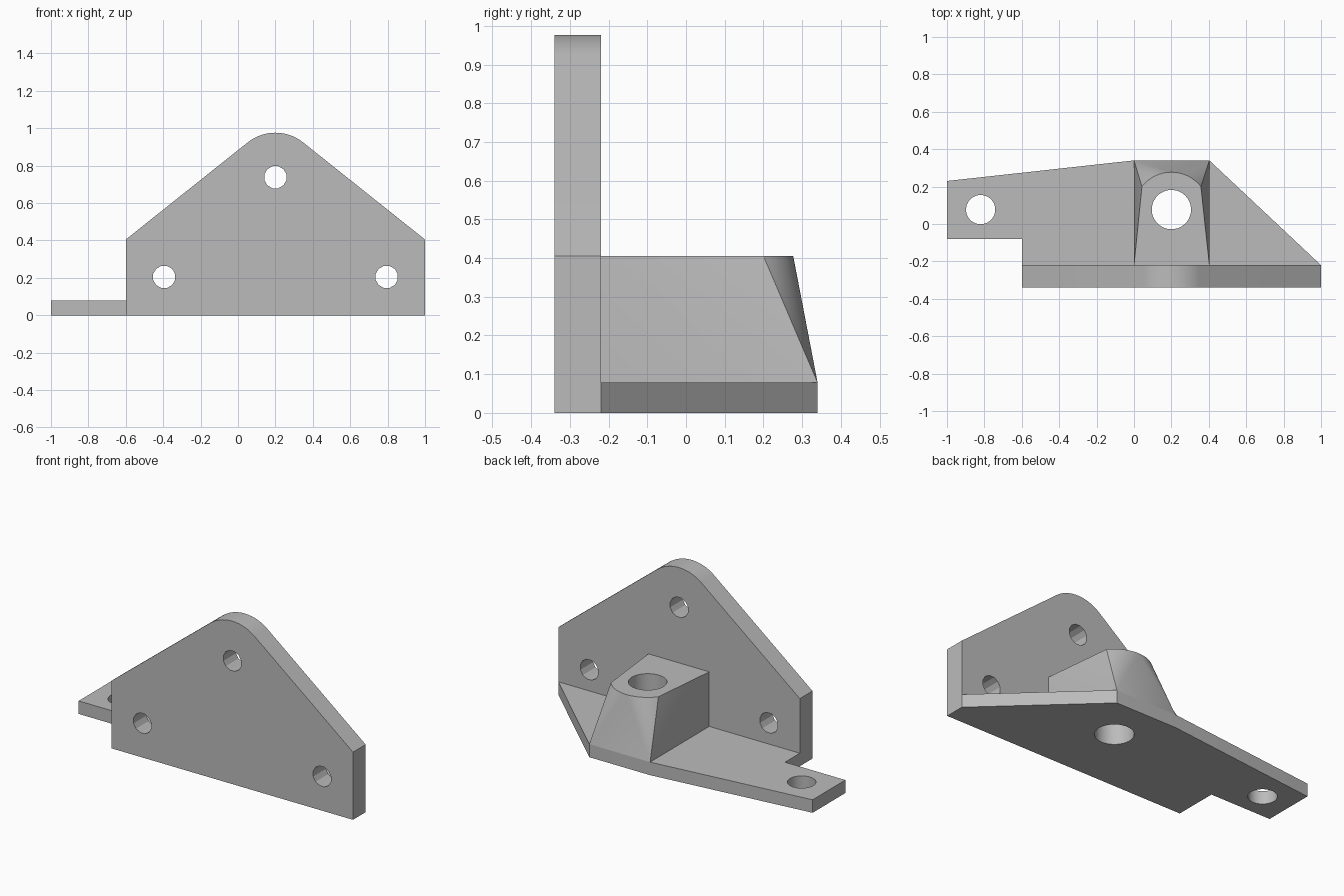
import bpy, bmesh
from math import sin, cos, radians, pi
from mathutils import Matrix

cube = bpy.data.objects.get("Cube")
if cube:
    bpy.data.objects.remove(cube, do_unlink=True)

grey = bpy.data.materials.new("plain grey")
grey.use_nodes = True
colour = (0.5, 0.5, 0.5, 1)
grey.diffuse_color = colour
grey.node_tree.nodes["Principled BSDF"].inputs["Base Color"].default_value = colour


def make_object(name, bm):
    bmesh.ops.recalc_face_normals(bm, faces=bm.faces)
    mesh = bpy.data.meshes.new(name)
    bm.to_mesh(mesh)
    bm.free()
    mesh.materials.append(grey)
    obj = bpy.data.objects.new(name, mesh)
    bpy.context.collection.objects.link(obj)
    return obj


def extrude(name, points, offset):
    """Solid prism from an outline of 3D points."""
    bm = bmesh.new()
    face = bm.faces.new([bm.verts.new(p) for p in points])
    grown = bmesh.ops.extrude_face_region(bm, geom=[face], use_keep_orig=True)
    verts = [v for v in grown["geom"] if isinstance(v, bmesh.types.BMVert)]
    bmesh.ops.translate(bm, verts=verts, vec=offset)
    return make_object(name, bm)


def arc(cx, cy, radius, start, end, steps):
    angles = [radians(start + (end - start) * i / steps) for i in range(steps + 1)]
    return [(cx + radius * cos(a), cy + radius * sin(a)) for a in angles]


def drill(obj, centre, radius, sides, axis):
    """Cut a round through hole and discard the cutter."""
    bm = bmesh.new()
    bmesh.ops.create_cone(bm, cap_ends=True, segments=sides, radius1=radius,
                          radius2=radius, depth=2)
    turn = Matrix.Rotation(pi / sides, 4, "Z")
    if axis == "Y":
        turn = Matrix.Rotation(pi / 2, 4, "X") @ turn
    bm.transform(Matrix.Translation(centre) @ turn)
    cutter = make_object("hole_cutter", bm)
    cutter.hide_render = True
    mod = obj.modifiers.new("hole", "BOOLEAN")
    mod.operation = "DIFFERENCE"
    mod.solver = "EXACT"
    mod.object = cutter
    bpy.context.view_layer.objects.active = obj
    bpy.ops.object.modifier_apply(modifier=mod.name)
    bpy.data.objects.remove(cutter, do_unlink=True)


FRONT, JOIN, BACK = -0.34, -0.22, 0.34
BASE_TOP, SHOULDER = 0.078, 0.405
MID, HOLE_Y, PEAK_Z = 0.2, 0.077, 0.738

# Upright plate with rounded peak and three bolt holes
outline = [(-0.6, 0), (1, 0), (1, SHOULDER)]
outline += arc(MID, PEAK_Z, 0.238, 51.5, 128.5, 20) + [(-0.6, SHOULDER)]
plate = extrude("upright_plate", [(x, FRONT, z) for x, z in outline],
                (0, JOIN - FRONT, 0))
for x, z in [(-0.395, 0.205), (0.795, 0.205), (MID, PEAK_Z)]:
    drill(plate, (x, 0, z), 0.061, 12, "Y")

# Base flange with side tab
outline = [(-1, -0.08), (-0.6, -0.08), (-0.6, JOIN), (1, JOIN),
           (0.403, BACK), (0, BACK), (-1, 0.23)]
base = extrude("base_flange", [(x, y, 0) for x, y in outline], (0, 0, BASE_TOP))
drill(base, (-0.82, HOLE_Y, 0), 0.078, 48, "Z")

# Boss: rectangular foot blending into a round-ended top
bm = bmesh.new()
for x in (0, 0.403):
    for y in (JOIN, BACK):
        bm.verts.new((x, y, BASE_TOP))
    bm.verts.new((x, JOIN, SHOULDER))
for x, y in arc(MID, HOLE_Y, 0.2, 38, 142, 24):
    bm.verts.new((x, y, SHOULDER))
bmesh.ops.convex_hull(bm, input=bm.verts)
bmesh.ops.dissolve_limit(bm, angle_limit=radians(0.1), verts=bm.verts, edges=bm.edges)
boss = make_object("boss", bm)

# Main bore through boss and base
for part in (base, boss):
    drill(part, (MID, HOLE_Y, 0), 0.105, 48, "Z")

# Smooth curved walls, keep corners and bolt hole facets crisp
bpy.ops.object.select_all(action="DESELECT")
for part in (plate, base, boss):
    part.select_set(True)
bpy.context.view_layer.objects.active = boss
bpy.ops.object.shade_smooth_by_angle(angle=radians(25))
